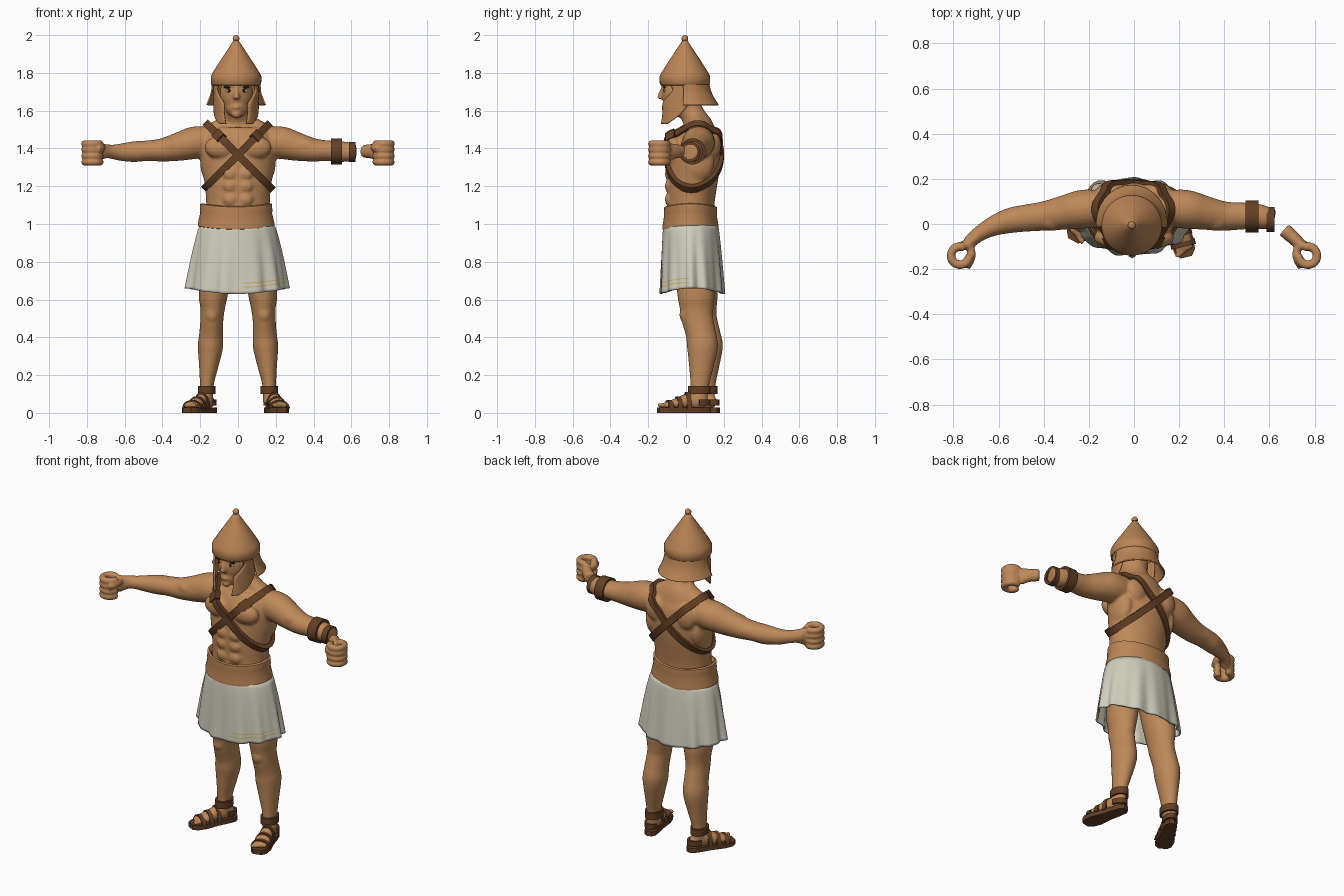
import bpy, bmesh, math
from mathutils import Vector, Matrix
from mathutils.bvhtree import BVHTree

if "Cube" in bpy.data.objects:
    bpy.data.objects.remove(bpy.data.objects["Cube"])

TAU = 2 * math.pi
X, Y, Z = Vector((1, 0, 0)), Vector((0, 1, 0)), Vector((0, 0, 1))


def material(name, r, g, b):
    m = bpy.data.materials.new(name)
    m.use_nodes = True
    m.diffuse_color = (r, g, b, 1)
    m.node_tree.nodes["Principled BSDF"].inputs["Base Color"].default_value = (r, g, b, 1)
    return m


skin = material("skin", 0.52, 0.25, 0.10)
bronze = material("bronze", 0.49, 0.23, 0.09)
leather = material("leather", 0.125, 0.05, 0.018)
linen = material("linen", 0.64, 0.62, 0.51)
thread = material("gold_thread", 0.65, 0.45, 0.10)
dark = material("dark_hair", 0.02, 0.013, 0.01)
white = material("eye_white", 0.6, 0.52, 0.42)


def finish(bm, name, *mats, angle=40, thick=0):
    bmesh.ops.recalc_face_normals(bm, faces=bm.faces)
    me = bpy.data.meshes.new(name)
    bm.to_mesh(me)
    bm.free()
    for m in mats:
        me.materials.append(m)
    me.shade_smooth()
    me.set_sharp_from_angle(angle=math.radians(angle))
    ob = bpy.data.objects.new(name, me)
    bpy.context.scene.collection.objects.link(ob)
    if thick:
        mod = ob.modifiers.new("thickness", 'SOLIDIFY')
        mod.thickness, mod.offset = thick, 0
    return ob


def blob(bm, loc, size, sub=3):
    bmesh.ops.create_icosphere(bm, subdivisions=sub, radius=1,
                               matrix=Matrix.LocRotScale(Vector(loc), None, Vector(size)))


def resample(pts, k=4):
    """Smooth spline through rows of any length."""
    p = [pts[0]] + list(pts) + [pts[-1]]
    out = []
    for i in range(1, len(p) - 2):
        for j in range(k):
            t = j / k
            out.append([0.5 * (2 * b + (c - a) * t + (2 * a - 5 * b + 4 * c - d) * t * t
                               + (3 * b - a - 3 * c + d) * t ** 3)
                        for a, b, c, d in zip(*p[i - 1:i + 3])])
    return out + [list(pts[-1])]


def tube(bm, pts, up=Z, n=24):
    """Closed tube through rows of x, y, z, side radius, up radius."""
    pts = resample(pts)
    cs = [Vector(p[:3]) for p in pts]
    rings = []
    for i, p in enumerate(pts):
        t = (cs[min(i + 1, len(cs) - 1)] - cs[max(i - 1, 0)]).normalized()
        side = t.cross(up).normalized()
        top = side.cross(t)
        rings.append([bm.verts.new(cs[i] + side * p[3] * math.cos(TAU * k / n)
                                   + top * p[4] * math.sin(TAU * k / n)) for k in range(n)])
    for a, b in zip(rings, rings[1:]):
        for k in range(n):
            bm.faces.new((a[k], a[(k + 1) % n], b[(k + 1) % n], b[k]))
    bm.faces.new(rings[0])
    bm.faces.new(rings[-1])


def grid(bm, rows, wrap=False):
    vs = [[bm.verts.new(p) for p in r] for r in rows]
    for a, b in zip(vs, vs[1:]):
        for k in range(len(a) - (not wrap)):
            j = (k + 1) % len(a)
            bm.faces.new((a[k], a[j], b[j], b[k]))


def sheet(rows, a0=0, a1=TAU, n=72, warp=None, cx=-0.01):
    """Turned surface through rows of z, x radius, y radius, y centre."""
    bm = bmesh.new()
    full = a1 - a0 > 6.28
    pts = []
    for i, (z, rx, ry, cy) in enumerate(rows):
        line = []
        for k in range(n if full else n + 1):
            a = a0 + (a1 - a0) * k / n
            s, dz = warp(i, a) if warp else (1, 0)
            line.append((cx + rx * s * math.cos(a), cy + ry * s * math.sin(a), z + dz))
        pts.append(line)
    grid(bm, pts, full)
    return bm


def band(name, pts, outs, side, w, t, closed=True, mat=leather):
    """Flat strap of width w and height t along a path."""
    bm = bmesh.new()
    h = side * w / 2
    secs = [(p - o * 0.008 - h, p + o * t - h, p + o * t + h, p - o * 0.008 + h)
            for p, o in zip(pts, outs)]
    if closed:
        secs.append(secs[0])
    grid(bm, secs, True)
    if closed:
        bmesh.ops.remove_doubles(bm, verts=bm.verts, dist=1e-6)
    else:
        bmesh.ops.holes_fill(bm, edges=[e for e in bm.edges if e.is_boundary])
    return finish(bm, name, mat)


def hoop(name, c, u, v, ru, rv, w, t=0.008, a0=0, a1=TAU, n=32):
    full = a1 - a0 > 6.28
    ang = [a0 + (a1 - a0) * k / n for k in range(n if full else n + 1)]
    outs = [(u * math.cos(a) + v * math.sin(a)).normalized() for a in ang]
    pts = [Vector(c) + u * ru * math.cos(a) + v * rv * math.sin(a) for a in ang]
    return band(name, pts, outs, u.cross(v).normalized(), w, t, full)


# Body: torso, neck and head
body = bmesh.new()
tube(body, [(0, .025, .93, .18, .135), (0, .022, 1.02, .175, .13), (0, .025, 1.1, .168, .125),
            (0, .03, 1.2, .175, .133), (0, .04, 1.3, .192, .138), (0, .047, 1.4, .2, .136),
            (0, .055, 1.47, .182, .118), (0, .06, 1.52, .13, .085), (0, .045, 1.56, .075, .066),
            (-.005, .02, 1.61, .063, .064), (-.008, 0, 1.68, .06, .06)], up=Y, n=48)
blob(body, (-.008, -.03, 1.69), (.088, .098, .12))
blob(body, (-.008, -.062, 1.62), (.06, .06, .058))
blob(body, (-.008, -.1, 1.583), (.028, .027, .024))
blob(body, (-.008, -.116, 1.617), (.025, .014, .012))
blob(body, (-.008, -.103, 1.737), (.065, .027, .015))
tube(body, [(-.008, -.118, 1.725, .01, .012), (-.008, -.132, 1.69, .012, .014),
            (-.008, -.138, 1.662, .018, .018)], up=Y, n=12)

# Feet placed by heel, toe and how far back the leg stands
feet = {1: (Vector((.165, .12, 0)), Vector((.23, -.14, 0)), -.02),
        -1: (Vector((-.135, .165, 0)), Vector((-.275, -.085, 0)), .02)}
arm = [(.14, .07, 1.435, .08, .08), (.23, .065, 1.43, .086, .086), (.31, .05, 1.41, .076, .076),
       (.4, .035, 1.392, .065, .062), (.48, .026, 1.388, .06, .054), (.55, .015, 1.383, .056, .055),
       (.62, -.008, 1.38, .045, .046), (.68, -.04, 1.383, .035, .036), (.73, -.08, 1.385, .03, .036)]

for s in (1, -1):
    label = "left" if s > 0 else "right"
    # Muscles of the trunk
    blob(body, (s * .088, -.06, 1.405), (.09, .048, .062))
    blob(body, (s * .1, .15, 1.42), (.065, .035, .075))
    blob(body, (s * .15, .06, 1.33), (.05, .09, .11))
    for z in (1.13, 1.2, 1.265):
        blob(body, (s * .04, -.09, z), (.038, .022, .034))
    tube(body, [(s * .03, .05, 1.58, .03, .03), (s * .09, .06, 1.525, .05, .035),
                (s * .17, .065, 1.475, .06, .045)])
    # Arms; the left one stops short of the wrist
    pts = [p for p in arm if s < 0 or p[0] < .63]
    tube(body, [(s * x, y + (max(0, x - .4) * .12 if s > 0 else 0), z, a, b)
                for x, y, z, a, b in pts])
    blob(body, (s * .36, .02, 1.415), (.07, .05, .045))
    # Fist with fingers curled round an open grip
    tube(body, [(s * .665, -.025, 1.385, .032, .034), (s * .71, -.065, 1.385, .03, .04),
                (s * .745, -.1, 1.38, .026, .055)])
    for z in (1.327, 1.36, 1.393, 1.425):
        arc = [math.radians(115 - 300 * k / 9) for k in range(10)]
        tube(body, [(s * (.77 + .041 * math.cos(a)), -.14 + .041 * math.sin(a), z, .02, .0185)
                    for a in arc], n=12)
    tube(body, [(s * .735, -.08, 1.405, .02, .02), (s * .717, -.14, 1.405, .017, .018),
                (s * .738, -.195, 1.395, .014, .015)], n=12)
    # Legs
    heel, toe, shift = feet[s]
    tube(body, [(s * x, y + shift * (1 - z), z, a, b) for z, x, y, a, b in (
        (.05, .166, .085, .034, .046), (.15, .165, .09, .037, .05), (.25, .155, .096, .052, .066),
        (.35, .146, .1, .067, .082), (.42, .142, .09, .063, .08), (.5, .138, .07, .061, .084),
        (.56, .134, .065, .066, .09), (.64, .13, .06, .078, .1), (.9, .1, .04, .09, .11))], up=Y)
    blob(body, (s * .138, .01 + shift * .5, .52), (.038, .035, .045))
    # Foot, toes and sandal
    f = (toe - heel).normalized()
    v = Vector((-f.y, f.x, 0)) * s   # points outward
    at = lambda a, b, z: heel + f * a + v * b + Z * z
    tube(body, [(*at(u, 0, z), a, b) for u, z, a, b in (
        (.015, .05, .024, .025), (.05, .06, .034, .04), (.11, .062, .036, .042),
        (.17, .05, .043, .03), (.22, .042, .045, .02), (.245, .038, .04, .014))])
    for k in range(5):
        blob(body, at(.258 - .008 * k, -.033 + .017 * k, .04), [.014 - .001 * k] * 3, 2)
    half = [(-.008, .015), (.01, .032), (.06, .038), (.12, .04), (.2, .052), (.25, .046), (.275, .025)]
    bm = bmesh.new()
    outline = [at(u, b, 0) for u, b in half] + [at(u, -b, 0) for u, b in reversed(half)]
    face = bm.faces.new([bm.verts.new(p) for p in outline])
    ext = bmesh.ops.extrude_face_region(bm, geom=[face])
    bmesh.ops.translate(bm, vec=Z * .028, verts=[g for g in ext["geom"] if isinstance(g, bmesh.types.BMVert)])
    finish(bm, label + "_sandal_sole", leather)
    for i, (u, ru, rv) in enumerate(((.115, .039, .08), (.165, .046, .058), (.215, .05, .038))):
        hoop(f"{label}_sandal_strap_{i + 1}", at(u, 0, .024), v, Z, ru, rv, .026, .006, 0, math.pi, 20)
    hoop(label + "_sandal_heel_strap", at(.06, 0, .055), v, -f, .037, .063, .03, .006, 0, math.pi, 20)
    hoop(label + "_ankle_strap", (s * .166, .088 + shift * .88, .122), X, Y, .039, .052, .042)

# Fuse the body into one smooth surface
ob = finish(body, "body", skin)
mod = ob.modifiers.new("fuse", 'REMESH')
mod.mode, mod.voxel_size = 'VOXEL', 0.008
mod = ob.modifiers.new("soften", 'SMOOTH')
mod.factor, mod.iterations = 0.5, 4
bpy.context.view_layer.update()
me = bpy.data.meshes.new_from_object(ob.evaluated_get(bpy.context.evaluated_depsgraph_get()))
ob.modifiers.clear()
ob.data = me
me.materials.clear()
me.materials.append(skin)
me.shade_smooth()
tree = BVHTree.FromPolygons([w.co.copy() for w in me.vertices], [tuple(p.vertices) for p in me.polygons])

# Crossed chest straps with shoulder buckles
centre = Vector((0, .05, 1.365))
for s in (1, -1):
    label = "left" if s > 0 else "right"
    d = Vector((s, 0, 1)).normalized()
    dirs = [d * math.cos(TAU * k / 64) + Y * math.sin(TAU * k / 64) for k in range(64)]
    rad = []
    for o in dirs:
        hit = tree.ray_cast(centre + o * .6, -o)[0]
        rad.append((hit - centre).length if hit else .2)
    for _ in range(2):
        rad = [max(r, (rad[k - 1] + r + rad[(k + 1) % 64]) / 3) for k, r in enumerate(rad)]
    pts = [centre + o * r for o, r in zip(dirs, rad)]
    side = d.cross(Y)
    t = .012 if s > 0 else .018
    band(label + "_shoulder_strap", pts, dirs, side, .04, t)
    band(label + "_strap_buckle", pts[-9:-5], dirs[-9:-5], side, .054, t + .007, False)

# Eyes and brows laid on the face
for s in (1, -1):
    label = "left" if s > 0 else "right"
    for part, x, z, w, h, lift, mat in (("eye", .04, 1.705, .02, .009, 0, white),
                                        ("pupil", .04, 1.706, .009, .009, .002, dark),
                                        ("brow", .045, 1.724, .026, .006, .002, dark)):
        hit = tree.ray_cast(Vector((-.008 + s * x, -1, z)), Y)[0]
        bm = bmesh.new()
        blob(bm, hit - Y * lift, (w, .0045, h), 2)
        finish(bm, f"{label}_{part}", mat)

# Helmet: cone, knob, neck guard and cheek guards
cone = ((1.735, .124), (1.742, .13), (1.78, .131), (1.797, .123), (1.85, .09),
        (1.9, .057), (1.95, .024), (1.975, .008))
finish(sheet([(z, r, r, -.006) for z, r in cone]), "helmet", bronze, thick=.006)
bm = bmesh.new()
blob(bm, (-.01, -.006, 1.982), (.018, .018, .018))
finish(bm, "helmet_knob", bronze)
finish(sheet(resample([(1.75, .125, .122, -.005), (1.7, .129, .13, 0), (1.66, .142, .15, 0),
                       (1.63, .155, .168, .002)]), -.1, math.pi + .1, 40),
       "neck_guard", bronze, thick=.008)
for s in (1, -1):
    rows = [[(-.01 + s * .115 * math.sqrt(1 - (y / .145) ** 2), y, z)
             for y in (a + (b - a) * k / 8 for k in range(9))]
            for z, a, b in resample([(1.75, -.1, .03), (1.715, -.07, .03), (1.68, -.09, .028),
                                     (1.64, -.12, .018), (1.58, -.122, -.03), (1.53, -.128, -.1)])]
    bm = bmesh.new()
    grid(bm, rows)
    finish(bm, ("left" if s > 0 else "right") + "_cheek_guard", bronze, thick=.01)

# Waist belt
finish(sheet([(1.085, .165, .12, .025), (1.102, .178, .13, .024), (1.098, .19, .139, .024),
              (1.06, .192, .141, .024), (1.05, .19, .14, .024), (1.0, .202, .148, .024),
              (.98, .203, .149, .024), (.975, .185, .135, .024)],
             warp=lambda i, a: (1, .008 * math.cos(2 * a))), "belt", bronze)

# Pleated kilt with gold thread lines on its left front
vs = [0, .1, .25, .4, .55, .7, .84, .853, .9, .913, .96, 1]


def pleat(i, a):
    return (1 + vs[i] * (.035 * math.cos(11 * a + 1) + .02 * math.cos(17 * a)),
            vs[i] * .015 * math.cos(2 * a))


bm = sheet([(1.0 - .355 * v, .19 + .074 * v ** .7, .14 + .026 * v ** .7, .025 + .008 * v) for v in vs],
           n=144, warp=pleat, cx=-.005)
for k, face in enumerate(bm.faces):
    c = face.calc_center_median()
    if k // 144 in (6, 8) and c.x > .03 and c.y < .02:
        face.material_index = 1
finish(bm, "kilt", linen, thread, angle=60, thick=.008)

# Bands on the left forearm
hoop("upper_bracer", (.522, .034, 1.384), Y, Z, .061, .059, .058, .01)
hoop("lower_bracer", (.605, .02, 1.381), Y, Z, .047, .046, .034)
